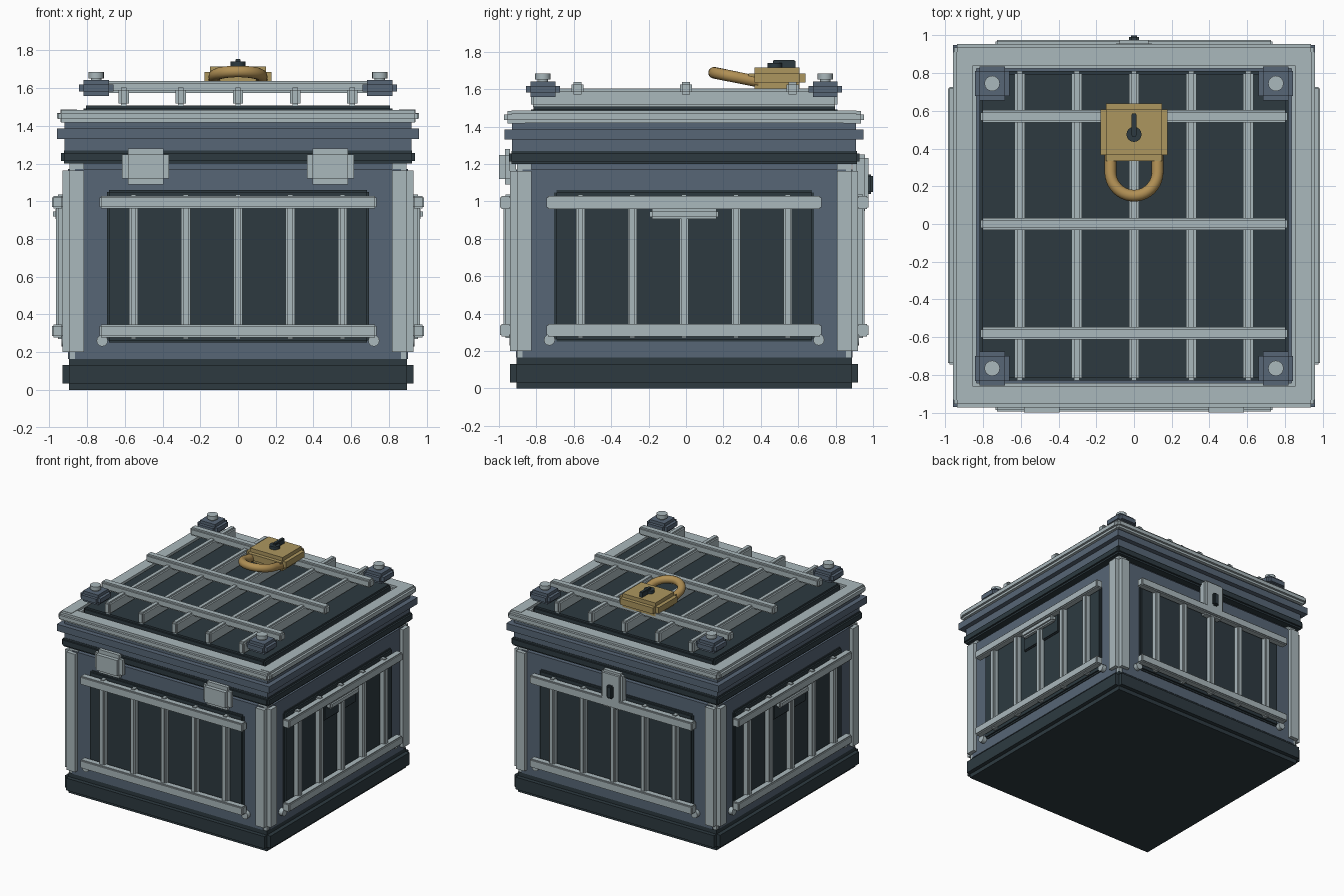
import bpy, bmesh, math
from mathutils import Matrix, Vector

if "Cube" in bpy.data.objects:
    bpy.data.objects.remove(bpy.data.objects["Cube"])

SHIFT = Matrix.Translation((0, -0.01, 0))


def material(name, hexcode):
    lin = []
    for i in (0, 2, 4):
        c = int(hexcode[i:i + 2], 16) / 255
        lin.append(c / 12.92 if c <= 0.04045 else ((c + 0.055) / 1.055) ** 2.4)
    m = bpy.data.materials.new(name)
    m.diffuse_color = (*lin, 1)
    m.use_nodes = True
    m.node_tree.nodes["Principled BSDF"].inputs["Base Color"].default_value = m.diffuse_color
    return m


LIGHT = material("pale_steel", "aab8bc")
BLUE = material("slate_blue", "576676")
DARK = material("dark_slate", "2d3a40")
BRASS = material("brass", "ac965f")
SHACKLE = material("warm_brass", "b08f54")


def finish(name, bm, mat, turn=Matrix(), smooth=False):
    bm.transform(SHIFT @ turn)
    me = bpy.data.meshes.new(name)
    bm.to_mesh(me)
    bm.free()
    me.materials.append(mat)
    ob = bpy.data.objects.new(name, me)
    bpy.context.collection.objects.link(ob)
    if smooth:
        bpy.ops.object.select_all(action='DESELECT')
        ob.select_set(True)
        bpy.context.view_layer.objects.active = ob
        bpy.ops.object.shade_smooth_by_angle(angle=math.radians(40))
    return ob


def block(name, mat, x, y, z, step=0.0, turn=Matrix()):
    """Box given by its ranges; step notches every edge (three crossed boxes)."""
    lo, hi = Vector((x[0], y[0], z[0])), Vector((x[1], y[1], z[1]))
    mid, size = (lo + hi) / 2, hi - lo
    bm = bmesh.new()
    for keep in (range(3) if step else (None,)):
        s = [size[i] - (0 if keep in (i, None) else 2 * step) for i in range(3)]
        bmesh.ops.create_cube(bm, size=1, matrix=Matrix.Translation(mid) @ Matrix.Diagonal((*s, 1)))
    return finish(name, bm, mat, turn)


def disc(name, mat, center, radius, depth, rot=Matrix(), turn=Matrix(), sides=16):
    bm = bmesh.new()
    bmesh.ops.create_cone(bm, cap_ends=True, segments=sides, radius1=radius, radius2=radius,
                          depth=depth, matrix=Matrix.Translation(center) @ rot)
    return finish(name, bm, mat, turn, smooth=True)


def sym(a):
    return (-a, a)


def around(c, half):
    return (c - half, c + half)


# Chest base and body
block("base", DARK, sym(0.93), sym(0.93), (0, 0.165), 0.033)
block("body", BLUE, sym(0.90), sym(0.90), (0.13, 1.205), 0.035)

# Corner posts
for sx in (-1, 1):
    for sy in (-1, 1):
        block("corner_post", LIGHT, around(sx * 0.855, 0.075), around(sy * 0.855, 0.075),
              (0.165, 1.2), 0.036)

# Barred panels on all four sides
for k in range(4):
    turn = Matrix.Rotation(k * math.pi / 2, 4, 'Z')
    block("side_panel", DARK, sym(0.695), (-0.92, -0.86), (0.25, 1.06), 0.012, turn)
    for zc in (0.312, 0.995):
        block("side_rail", LIGHT, sym(0.735), (-0.985, -0.925), around(zc, 0.034), 0.008, turn)
    for i in range(-2, 3):
        block("side_bar", LIGHT, around(i * 0.277, 0.024), (-0.965, -0.91), (0.27, 1.037), 0.01, turn)
    for s in (-1, 1):
        disc("panel_rivet", LIGHT, (s * 0.72, -0.91, 0.26), 0.03, 0.05,
             Matrix.Rotation(math.pi / 2, 4, 'X'), turn, 12)
    # Handles on the left and right
    if k % 2:
        block("handle_plate", DARK, sym(0.208), (-0.935, -0.90), (0.81, 1.02), 0.008, turn)
        block("side_handle", LIGHT, sym(0.185), (-0.98, -0.93), (0.905, 0.96), 0.013, turn)

# Lid layers
block("lid_seal", DARK, sym(0.937), sym(0.937), (1.2, 1.27), 0.014)
block("lid", BLUE, sym(0.92), sym(0.92), (1.265, 1.425))
block("lid_band", BLUE, sym(0.96), sym(0.96), (1.33, 1.385))
block("lid_top", DARK, sym(0.82), sym(0.82), (1.40, 1.507), 0.014)
for s in (-1, 1):
    block("lid_frame_side", LIGHT, around(s * 0.898, 0.062), sym(0.94), (1.42, 1.487), 0.018)
    block("lid_frame_end", LIGHT, sym(0.955), around(s * 0.898, 0.065), (1.418, 1.484), 0.018)

# Lid grille
for i in range(-2, 3):
    block("grille_fin", LIGHT, around(i * 0.303, 0.027), sym(0.82), (1.505, 1.603), 0.013)
for y in (-0.57, 0.01, 0.58):
    block("grille_crossbar", LIGHT, sym(0.815), around(y, 0.033), (1.573, 1.638), 0.012)

# Corner bolts on the lid
for sx in (-1, 1):
    for sy in (-1, 1):
        x, y = sx * 0.752, sy * 0.755
        block("bolt_plate", BLUE, around(x, 0.092), around(y, 0.09), (1.558, 1.642), 0.024)
        disc("bolt_shank", LIGHT, (x, y, 1.645), 0.028, 0.04)
        disc("bolt_head", LIGHT, (x, y, 1.668), 0.041, 0.032)

# Hinges at the front
for s in (-1, 1):
    block("hinge", LIGHT, around(s * 0.49, 0.125), (-0.99, -0.90), (1.09, 1.28), 0.031)

# Latch at the back
block("latch", LIGHT, sym(0.095), (0.90, 0.985), (0.95, 1.25), 0.018)
block("latch_slot", DARK, sym(0.026), (0.96, 1.01), (1.04, 1.145), 0.01)

# Padlock resting on the lid
block("padlock_body", BRASS, sym(0.178), (0.345, 0.648), (1.605, 1.715), 0.03)
disc("keyhole_disc", DARK, (0, 0.485, 1.723), 0.04, 0.034)
block("keyhole_slot", DARK, sym(0.014), (0.475, 0.595), (1.71, 1.755), 0.004)

# Padlock shackle: tilted U-shaped tube
path = [(0.125, 0.40)] + [(0.125 * math.cos(a), 0.285 - 0.125 * math.sin(a))
                          for a in (math.pi * i / 20 for i in range(21))] + [(-0.125, 0.40)]
pts = [Vector((x, y, 1.64 + (0.40 - y) * 0.2)) for x, y in path]
bm = bmesh.new()
rings = []
for i, p in enumerate(pts):
    t = (pts[min(i + 1, len(pts) - 1)] - pts[max(i - 1, 0)]).normalized()
    side = t.cross(Vector((0, 0, 1))).normalized()
    up = side.cross(t)
    rings.append([bm.verts.new(p + 0.031 * (math.cos(a) * side + math.sin(a) * up))
                  for a in (math.tau * j / 14 for j in range(14))])
for a, b in zip(rings, rings[1:]):
    for j in range(14):
        bm.faces.new((a[j], a[(j + 1) % 14], b[(j + 1) % 14], b[j]))
bm.faces.new(rings[0])
bm.faces.new(rings[-1])
bmesh.ops.recalc_face_normals(bm, faces=bm.faces)
finish("padlock_shackle", bm, SHACKLE, smooth=True)
